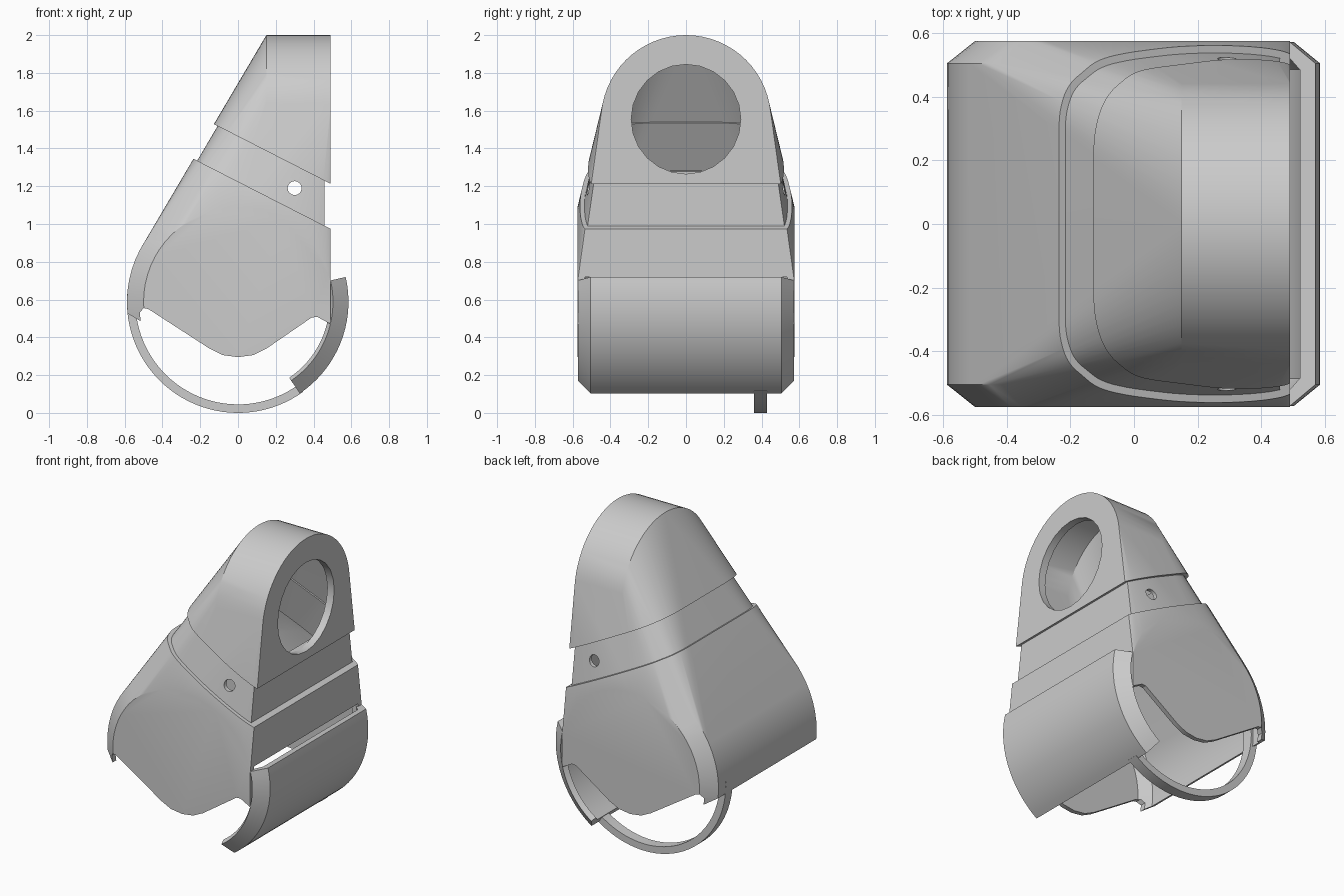
import bpy, bmesh
from math import sin, cos, pi, radians
from mathutils import Vector

if "Cube" in bpy.data.objects:
    bpy.data.objects.remove(bpy.data.objects["Cube"], do_unlink=True)

GREY = (0.6, 0.6, 0.6, 1)
mat = bpy.data.materials.new("plain grey")
mat.use_nodes = True
mat.diffuse_color = GREY
mat.node_tree.nodes["Principled BSDF"].inputs["Base Color"].default_value = GREY

AXIS_Z = 0.588          # height of the drum axis
SLOPE = Vector((0.455, 0, 0.89))
CAP_EDGE = Vector((-0.13, 0, 1.53))
BODY_EDGE = Vector((-0.235, 0, 1.345))


def to_object(bm, name):
    bmesh.ops.recalc_face_normals(bm, faces=bm.faces)
    mesh = bpy.data.meshes.new(name)
    bm.to_mesh(mesh)
    bm.free()
    mesh.materials.append(mat)
    obj = bpy.data.objects.new(name, mesh)
    bpy.context.collection.objects.link(obj)
    return obj


def clip(bm, point, normal):
    """Remove what lies beyond a plane and close the cut."""
    bmesh.ops.bisect_plane(bm, geom=bm.verts[:] + bm.edges[:] + bm.faces[:],
                           plane_co=point, plane_no=normal, clear_outer=True)
    bmesh.ops.holes_fill(bm, edges=[e for e in bm.edges if e.is_boundary])


def hull(name, inset, above=None, below=None):
    """Round arch blended into a chamfered drum, shrunk by inset."""
    bm = bmesh.new()
    for i in range(33):
        a = pi * i / 32
        for x in (0.15 + 0.57 * inset, 0.49):
            bm.verts.new((x, (0.45 - inset) * cos(a), 1.55 + (0.45 - inset) * sin(a)))
    for i in range(64):
        a = 2 * pi * i / 64
        for r, y in ((0.588 - inset, 0.505 - inset * 0.4), (0.5 - inset * 0.4, 0.575 - inset)):
            for side in (-1, 1):
                bm.verts.new((r * cos(a), side * y, AXIS_Z + r * sin(a)))
    result = bmesh.ops.convex_hull(bm, input=bm.verts[:])
    loose = {v for v in result["geom_interior"] if isinstance(v, bmesh.types.BMVert)}
    bmesh.ops.delete(bm, geom=list(loose), context="VERTS")
    bmesh.ops.dissolve_limit(bm, angle_limit=radians(0.3), verts=bm.verts[:], edges=bm.edges[:])
    clip(bm, Vector((0.49 - 1.4 * inset, 0, 0)), Vector((1, 0, 0)))
    if above:
        clip(bm, above, -SLOPE)
    if below:
        clip(bm, below, SLOPE)
    return to_object(bm, name)


def prism(points, half):
    """Extrude an x-z outline along y."""
    bm = bmesh.new()
    face = bm.faces.new([bm.verts.new((x, -half, z)) for x, z in points])
    new = bmesh.ops.extrude_face_region(bm, geom=[face])["geom"]
    bmesh.ops.translate(bm, vec=(0, 2 * half, 0),
                        verts=[v for v in new if isinstance(v, bmesh.types.BMVert)])
    return to_object(bm, "cutter")


def circle(cx, cz, r, n=24):
    return [(cx + r * cos(2 * pi * i / n), cz + r * sin(2 * pi * i / n)) for i in range(n)]


def cut(obj, *cutters):
    for cutter in cutters:
        mod = obj.modifiers.new("cut", "BOOLEAN")
        mod.operation = "DIFFERENCE"
        mod.solver = "EXACT"
        mod.object = cutter
        bpy.context.view_layer.objects.active = obj
        bpy.ops.object.modifier_apply(modifier=mod.name)
        bpy.data.objects.remove(cutter, do_unlink=True)


def arc_sweep(name, profile, start, end, steps):
    """Sweep an (r, y) profile about the drum axis."""
    bm = bmesh.new()
    rings = []
    for i in range(steps + 1):
        a = radians(start + (end - start) * i / steps)
        rings.append([bm.verts.new((r * cos(a), y, AXIS_Z + r * sin(a))) for r, y in profile])
    n = len(profile)
    for a, b in zip(rings, rings[1:]):
        for k in range(n):
            bm.faces.new((a[k], a[(k + 1) % n], b[(k + 1) % n], b[k]))
    bm.faces.new(rings[0])
    bm.faces.new(rings[-1])
    return to_object(bm, name)


# Upper cap with the round opening on its upright face
cap = hull("upper_cap", 0, above=CAP_EDGE)
bore = prism(circle(0, 0, 0.29), 0.2)
bore.rotation_euler = (0, 0, pi / 2)
bore.location = (0.5, 0, 1.555)
bpy.context.view_layer.update()
cut(cap, hull("cutter", 0.035), bore)

# Recessed neck with a pin hole
neck = hull("neck_band", 0.022, above=BODY_EDGE - SLOPE * 0.05, below=CAP_EDGE + SLOPE * 0.03)
cut(neck, hull("cutter", 0.045), prism(circle(0.3, 1.19, 0.037, 16), 0.8))

# Lower housing, open underneath, with V-shaped side plates
body = hull("lower_housing", 0, below=BODY_EDGE)
underside = [(-0.7, 0.58), (-0.59, 0.53), (-0.515, 0.485), (-0.52, 0.53), (-0.5, 0.555),
             (-0.475, 0.55), (-0.15, 0.34), (-0.08, 0.306), (0, 0.295), (0.08, 0.306),
             (0.15, 0.34), (0.39, 0.505), (0.42, 0.508), (0.49, 0.47), (0.7, 0.4),
             (0.7, -0.3), (-0.7, -0.3)]
doorway = [(0.3, 0.2), (0.7, 0.2), (0.7, 0.72), (0.3, 0.72)]
cut(body, hull("cutter", 0.03), prism(underside, 0.8), prism(doorway, 0.535))

# Curved door with chamfered ends
half = [(0.585, 0.505), (0.503, 0.572), (0.485, 0.54), (0.535, 0.485)]
door = arc_sweep("curved_door", half + [(r, -y) for r, y in reversed(half)], 13, -56, 18)

# Narrow hoop under the housing, near the back
hoop = arc_sweep("hoop_strap", [(0.588, 0.36), (0.588, 0.43), (0.543, 0.43), (0.543, 0.36)],
                 -54, -186, 36)

# Smooth curved surfaces while keeping edges crisp
for obj in (cap, neck, body, door, hoop):
    bpy.ops.object.select_all(action="DESELECT")
    obj.select_set(True)
    bpy.context.view_layer.objects.active = obj
    bpy.ops.object.shade_smooth_by_angle(angle=radians(25))
